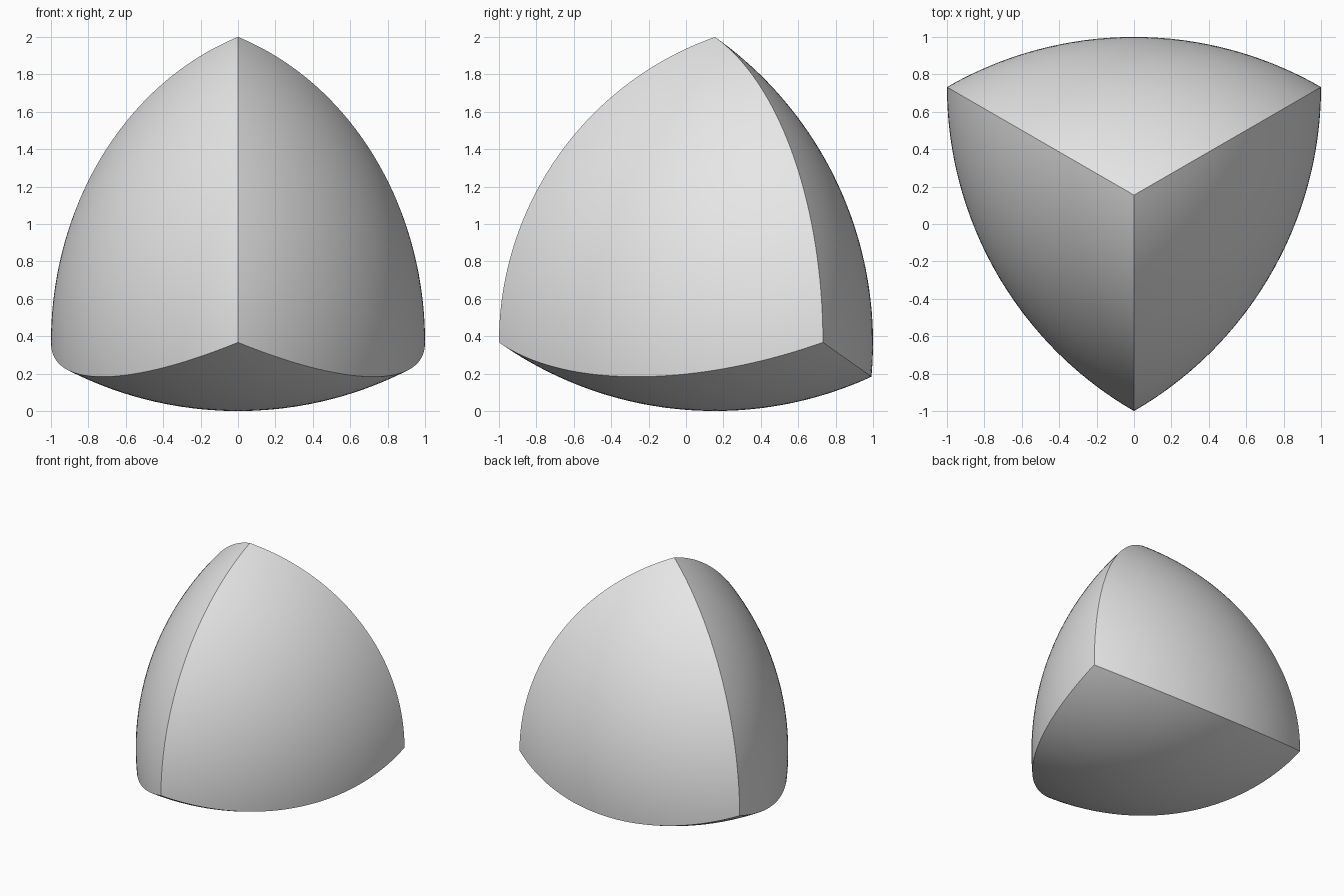
import bpy, bmesh, math
from mathutils import Vector

default = bpy.data.objects.get("Cube")
if default:
    bpy.data.objects.remove(default, do_unlink=True)

S = 2.0                              # edge length = radius of each bounding sphere
R = S / math.sqrt(3)                 # circumradius of the base triangle
AXIS_Y = R - 1.0                     # apex axis, so the body is centred in y
BASE_Z = S - S * math.sqrt(2 / 3)    # height of the three lower corners

# Four corners: apex, front, back left, back right
corners = [Vector((0, AXIS_Y, S))]
for angle in (-90, 30, 150):
    a = math.radians(angle)
    corners.append(Vector((R * math.cos(a), AXIS_Y + R * math.sin(a), BASE_Z)))
centre = sum(corners, Vector()) / 4


def exit_distance(direction, sphere_centre):
    """Distance from the body centre to a sphere's surface along a direction."""
    offset = centre - sphere_centre
    b = offset.dot(direction)
    return -b + math.sqrt(b * b - offset.length_squared + S * S)


# Finely divided tetrahedron
bm = bmesh.new()
verts = [bm.verts.new(c) for c in corners]
for skip in range(4):
    bm.faces.new([v for i, v in enumerate(verts) if i != skip])
bmesh.ops.subdivide_edges(bm, edges=bm.edges[:], cuts=47, use_grid_fill=True)

# Push every point out to the common region of the four spheres
for v in bm.verts:
    d = (v.co - centre).normalized()
    v.co = centre + d * min(exit_distance(d, c) for c in corners)
bmesh.ops.recalc_face_normals(bm, faces=bm.faces[:])

mesh = bpy.data.meshes.new("rounded_tetrahedron")
bm.to_mesh(mesh)
bm.free()
body = bpy.data.objects.new("rounded_tetrahedron", mesh)
bpy.context.collection.objects.link(body)

# Plain grey
grey = bpy.data.materials.new("light grey")
grey.use_nodes = True
colour = (0.8, 0.8, 0.8, 1.0)
grey.diffuse_color = colour
grey.node_tree.nodes["Principled BSDF"].inputs["Base Color"].default_value = colour
mesh.materials.append(grey)

# Smooth faces, sharp ridges
bpy.ops.object.select_all(action="DESELECT")
body.select_set(True)
bpy.context.view_layer.objects.active = body
bpy.ops.object.shade_smooth_by_angle(angle=math.radians(35))
